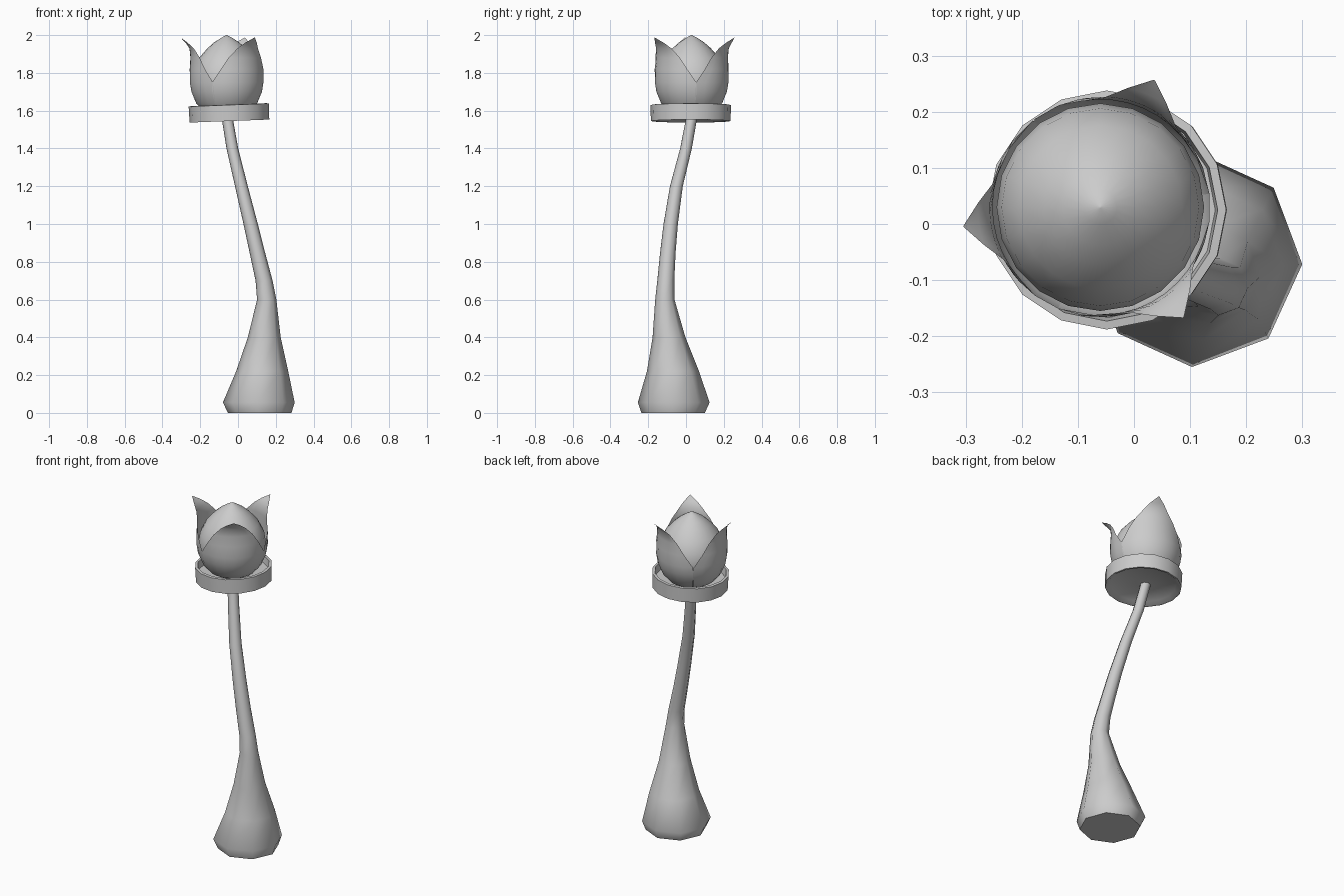
import bpy, bmesh, math
from mathutils import Matrix, Vector

if "Cube" in bpy.data.objects:
    bpy.data.objects.remove(bpy.data.objects["Cube"])

def finish(name, bm, angle, doubles=True):
    if doubles:
        bmesh.ops.remove_doubles(bm, verts=bm.verts, dist=0.0005)
        bmesh.ops.recalc_face_normals(bm, faces=bm.faces)
    mesh = bpy.data.meshes.new(name)
    bm.to_mesh(mesh)
    bm.free()
    ob = bpy.data.objects.new(name, mesh)
    bpy.context.collection.objects.link(ob)
    bpy.ops.object.select_all(action='DESELECT')
    ob.select_set(True)
    bpy.context.view_layer.objects.active = ob
    bpy.ops.object.shade_smooth_by_angle(angle=math.radians(angle))
    return ob

def loft(name, sections, sides, phase=0, angle=45, tilt=None):
    """Sections are (z, centre x, centre y, radius)."""
    bm = bmesh.new()
    rings = []
    for z, cx, cy, r in sections:
        ring = []
        for i in range(sides):
            a = math.radians(phase) + math.tau * i / sides
            ring.append(bm.verts.new((cx + r * math.cos(a), cy + r * math.sin(a), z)))
        rings.append(ring)
    for lo, hi in zip(rings, rings[1:]):
        for i in range(sides):
            j = (i + 1) % sides
            bm.faces.new((lo[i], lo[j], hi[j], hi[i]))
    bm.faces.new(rings[0][::-1])
    bm.faces.new(rings[-1])
    if tilt:
        bm.transform(tilt)
    return finish(name, bm, angle)

# Bent stem swelling into an octagonal foot
loft("stem", [
    (0.00, 0.115, -0.068, 0.168), (0.055, 0.11, -0.065, 0.19),
    (0.22, 0.128, -0.069, 0.138), (0.40, 0.139, -0.09, 0.087),
    (0.60, 0.152, -0.112, 0.051), (0.70, 0.138, -0.107, 0.045),
    (0.85, 0.102, -0.096, 0.041), (1.00, 0.067, -0.081, 0.038),
    (1.20, 0.018, -0.051, 0.034), (1.40, -0.030, 0.000, 0.031),
    (1.59, -0.062, 0.035, 0.029)], 8, phase=-2, angle=60)

# Slightly tilted saucer with a raised rim and recessed underside
CX, CY = -0.047, 0.025
pivot = Vector((CX, CY, 1.59))
tilt = (Matrix.Translation(pivot) @ Matrix.Rotation(math.radians(-2.2), 4, 'Y')
        @ Matrix.Translation(-pivot))
saucer = [(1.56, 0.03), (1.56, 0.18), (1.545, 0.20), (1.545, 0.211), (1.63, 0.213),
          (1.632, 0.198), (1.59, 0.192), (1.58, 0.05)]
loft("saucer", [(z, CX, CY, r) for z, r in saucer], 16, angle=40, tilt=tilt)

# Inner bud with a soft point
BX, BY = -0.06, 0.03
bud = [(1.575, 0.07), (1.60, 0.12), (1.64, 0.155), (1.70, 0.178), (1.76, 0.185),
       (1.82, 0.176), (1.88, 0.146), (1.93, 0.102), (1.96, 0.068), (1.985, 0.03), (2.0, 0.002)]
loft("bud", [(z, BX, BY, r) for z, r in bud], 20, angle=60)

# Three petals wrapped round the bud, tips curling out: (z, radius, half angle)
petal = [(1.575, 0.085, 60), (1.60, 0.128, 60), (1.64, 0.163, 60), (1.70, 0.188, 61),
         (1.75, 0.196, 60), (1.82, 0.196, 46), (1.88, 0.192, 34), (1.93, 0.197, 20),
         (1.96, 0.218, 10), (1.987, 0.246, 0.3)]
for n, heading in enumerate((188, 67, 307)):
    bm = bmesh.new()
    rows = []
    for z, r, half in petal:
        row = []
        for k in range(9):
            a = math.radians(heading + half * (k - 4) / 4)
            row.append(bm.verts.new((BX + r * math.cos(a), BY + r * math.sin(a), z)))
        rows.append(row)
    for lo, hi in zip(rows, rows[1:]):
        for k in range(8):
            bm.faces.new((lo[k], lo[k + 1], hi[k + 1], hi[k]))
    finish(f"petal_{n + 1}", bm, 60, doubles=False)
